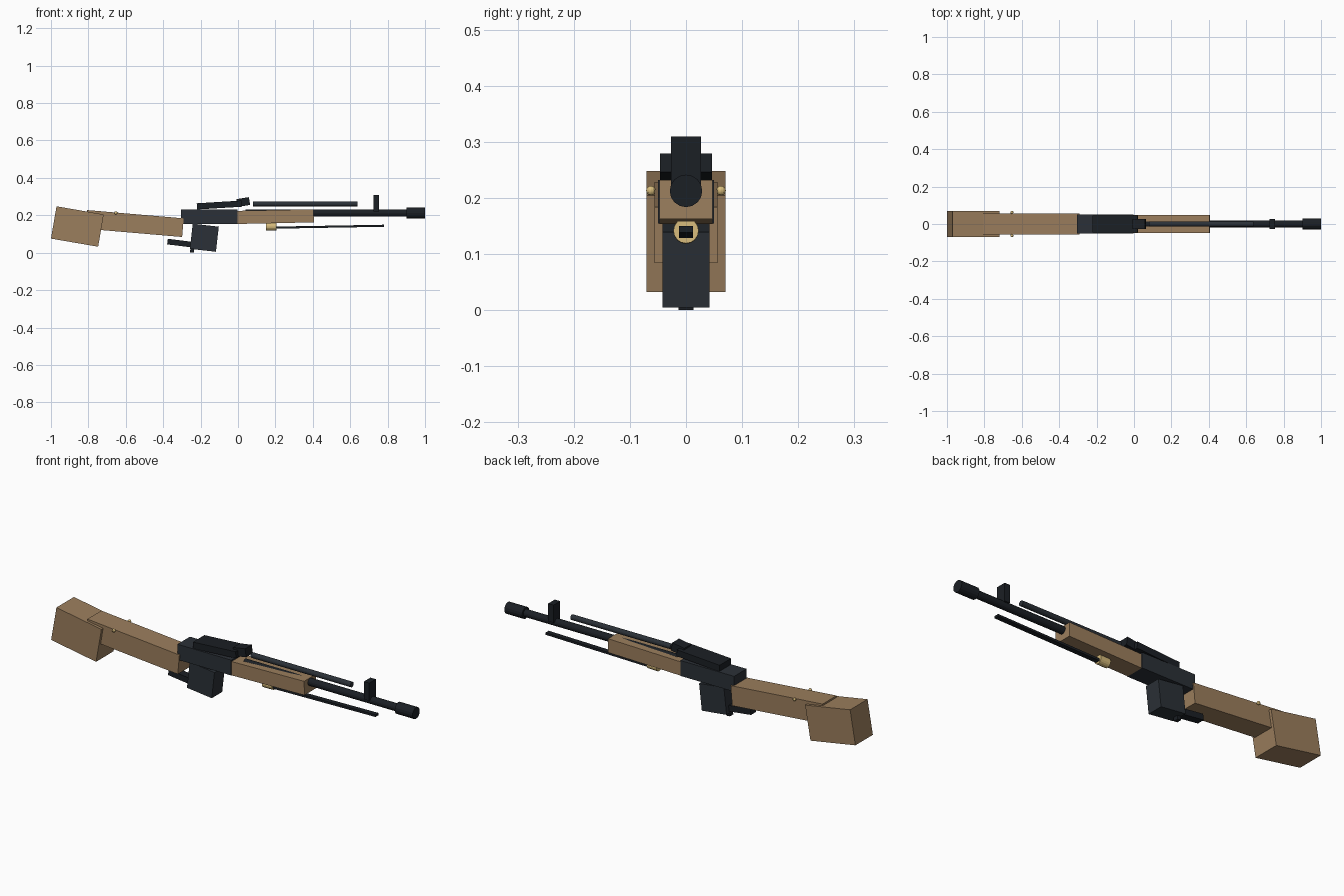
import bpy, math

if "Cube" in bpy.data.objects:
    bpy.data.objects.remove(bpy.data.objects["Cube"])


def material(name, rgb):
    m = bpy.data.materials.new(name)
    m.diffuse_color = (*rgb, 1)
    m.use_nodes = True
    m.node_tree.nodes["Principled BSDF"].inputs["Base Color"].default_value = m.diffuse_color
    return m


WOOD = material("wood", (0.33, 0.21, 0.11))
STEEL = material("steel", (0.024, 0.03, 0.038))
BLACK = material("dark_steel", (0.011, 0.014, 0.018))
BRASS = material("brass", (0.68, 0.5, 0.2))


def finish(name, mat):
    ob = bpy.context.object
    ob.name = name
    ob.data.materials.append(mat)
    return ob


def box(name, mat, x, z, length, width, height, tilt=0):
    """Box centred on y = 0; positive tilt raises the muzzle end."""
    bpy.ops.mesh.primitive_cube_add(size=1, location=(x, 0, z))
    ob = finish(name, mat)
    ob.scale = (length, width, height)
    ob.rotation_euler.y = -math.radians(tilt)
    return ob


def tube(name, mat, x0, x1, z, radius, sides=16, tilt=0):
    """Cylinder running along x."""
    bpy.ops.mesh.primitive_cylinder_add(
        vertices=sides, radius=radius, depth=x1 - x0,
        location=((x0 + x1) / 2, 0, z),
        rotation=(0, math.radians(90 - tilt), 0))
    return finish(name, mat)


# Wooden furniture
box("butt", WOOD, -0.859, 0.140, 0.256, 0.14, 0.175, -9.8)
box("stock", WOOD, -0.5525, 0.156, 0.518, 0.112, 0.10, -4.9)
box("handguard", WOOD, 0.20, 0.193, 0.41, 0.094, 0.07, 1.2)

# Receiver, top cover and rear sight
box("receiver", STEEL, -0.154, 0.193, 0.302, 0.10, 0.078)
box("top_cover", BLACK, -0.10, 0.255, 0.24, 0.092, 0.033, 3.5)
box("rear_sight", BLACK, 0.028, 0.271, 0.068, 0.054, 0.042, 9)

# Magazine and trigger group
box("magazine", STEEL, -0.18, 0.080, 0.14, 0.084, 0.135, -6.5)
box("trigger_bar", BLACK, -0.30, 0.050, 0.155, 0.04, 0.03, -7)
box("trigger_blade", BLACK, -0.244, 0.027, 0.02, 0.026, 0.052, -6)

# Barrel, muzzle, upper tube and front sight
tube("barrel", BLACK, 0.04, 0.95, 0.2125, 0.019)
tube("muzzle", BLACK, 0.90, 1.0, 0.2125, 0.029)
tube("upper_tube", STEEL, 0.08, 0.64, 0.261, 0.0135)
box("front_sight", BLACK, 0.74, 0.264, 0.03, 0.053, 0.09)

# Lower rod and brass collar
box("lower_rod", BLACK, 0.485, 0.139, 0.59, 0.025, 0.011, 1)
tube("rod_collar", BRASS, 0.15, 0.205, 0.141, 0.0225, tilt=1)

# Brass studs on both sides of the stock
for side, label in ((-1, "right"), (1, "left")):
    bpy.ops.mesh.primitive_uv_sphere_add(
        segments=12, ring_count=8, radius=0.0085,
        location=(-0.653, side * 0.0625, 0.213))
    finish("stock_stud_" + label, BRASS)
